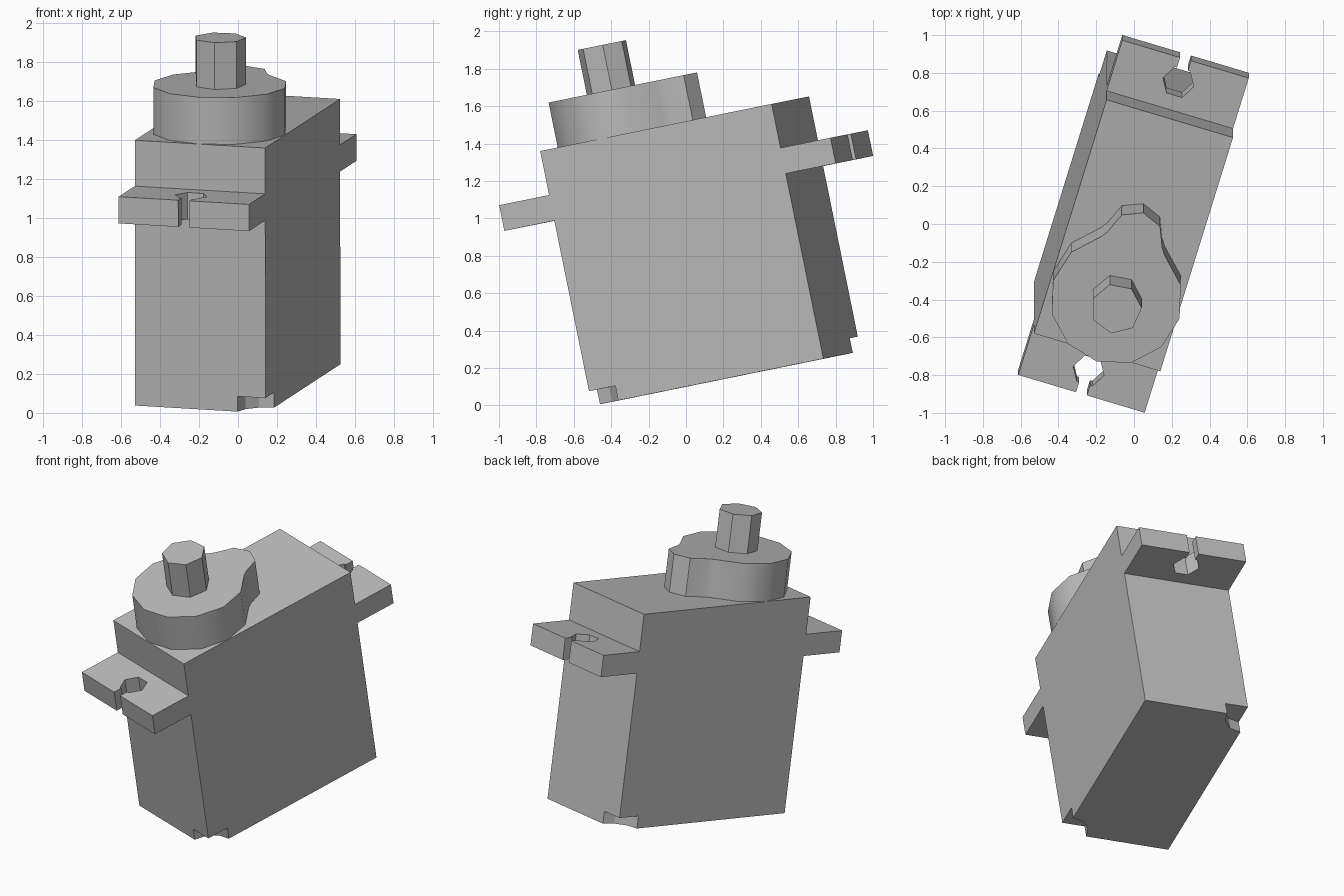
import bpy, bmesh
from math import sin, cos, radians
from mathutils import Matrix, Vector

cube = bpy.data.objects.get("Cube")
if cube:
    bpy.data.objects.remove(cube, do_unlink=True)

grey = bpy.data.materials.new("mid grey")
grey.use_nodes = True
grey.diffuse_color = (0.5, 0.5, 0.5, 1)
grey.node_tree.nodes["Principled BSDF"].inputs["Base Color"].default_value = (0.5, 0.5, 0.5, 1)

# Tilted frame: side = width, up = shaft direction, along = length
side = Vector((0.957, -0.286, -0.057)).normalized()
up = Vector((-0.005, -0.198, 0.98))
up = (up - side * up.dot(side)).normalized()
along = up.cross(side)
frame = Matrix((side, along, up)).transposed().to_4x4()
frame.translation = (-0.003, -0.061, 1.506)

HALF_W, HALF_L, HEIGHT = 0.35, 0.66, 1.39
DOME_Y, DOME_H = -0.31, 0.245


def arc(cx, cy, r, angles):
    return [(cx + r * cos(radians(a)), cy + r * sin(radians(a))) for a in angles]


def prism(name, points, z0, z1):
    """Extrude a flat outline between two heights in the tilted frame."""
    bm = bmesh.new()
    base = bm.faces.new([bm.verts.new((x, y, z0)) for x, y in points])
    top = bmesh.ops.extrude_face_region(bm, geom=[base])["geom"]
    bmesh.ops.translate(bm, vec=(0, 0, z1 - z0),
                        verts=[v for v in top if isinstance(v, bmesh.types.BMVert)])
    bmesh.ops.recalc_face_normals(bm, faces=bm.faces)
    mesh = bpy.data.meshes.new(name)
    bm.to_mesh(mesh)
    bm.free()
    mesh.materials.append(grey)
    obj = bpy.data.objects.new(name, mesh)
    bpy.context.collection.objects.link(obj)
    obj.matrix_world = frame
    return obj


def activate(obj):
    bpy.ops.object.select_all(action='DESELECT')
    obj.select_set(True)
    bpy.context.view_layer.objects.active = obj


# Case with rounded notches in two opposite bottom corners
w, l = HALF_W, HALF_L
case = prism("case", [(-w, -l), (w, -l), (w, l), (-w, l)], -HEIGHT, 0)
for sign in (1, -1):
    cutter = prism("notch_cutter", arc(sign * w, -sign * l, 0.15, range(0, 360, 30)),
                   -HEIGHT - 0.1, -HEIGHT + 0.08)
    cutter.hide_render = True
    mod = case.modifiers.new("notch", 'BOOLEAN')
    mod.operation, mod.solver, mod.object = 'DIFFERENCE', 'EXACT', cutter
    activate(case)
    bpy.ops.object.modifier_apply(modifier=mod.name)
    bpy.data.objects.remove(cutter, do_unlink=True)

# Mounting lugs with a keyhole slot open at the tip
tip, slot = l + 0.285, 0.03
outline = [(-w, l), (w, l), (w, tip), (slot, tip), (slot, tip - 0.056)]
outline += arc(0, tip - 0.13, 0.085, range(60, -241, -60))
outline += [(-slot, tip - 0.056), (-slot, tip), (-w, tip)]
prism("back_lug", outline, -0.38, -0.24)
prism("front_lug", [(-x, -y) for x, y in outline], -0.38, -0.24)

# Gear housing: a twelve-sided drum with a small lobe behind it
drum = arc(0, DOME_Y, 0.35, range(120, 421, 30))
lobe = arc(0, DOME_Y + 0.34, 0.15, range(0, 181, 45))
housing = prism("gear_housing", drum + lobe, 0, DOME_H)
activate(housing)
bpy.ops.object.shade_smooth_by_angle(angle=radians(35))

# Output shaft
prism("output_shaft", arc(0, DOME_Y, 0.135, [18.6 + i * 360 / 7 for i in range(7)]),
      DOME_H, DOME_H + 0.245)
